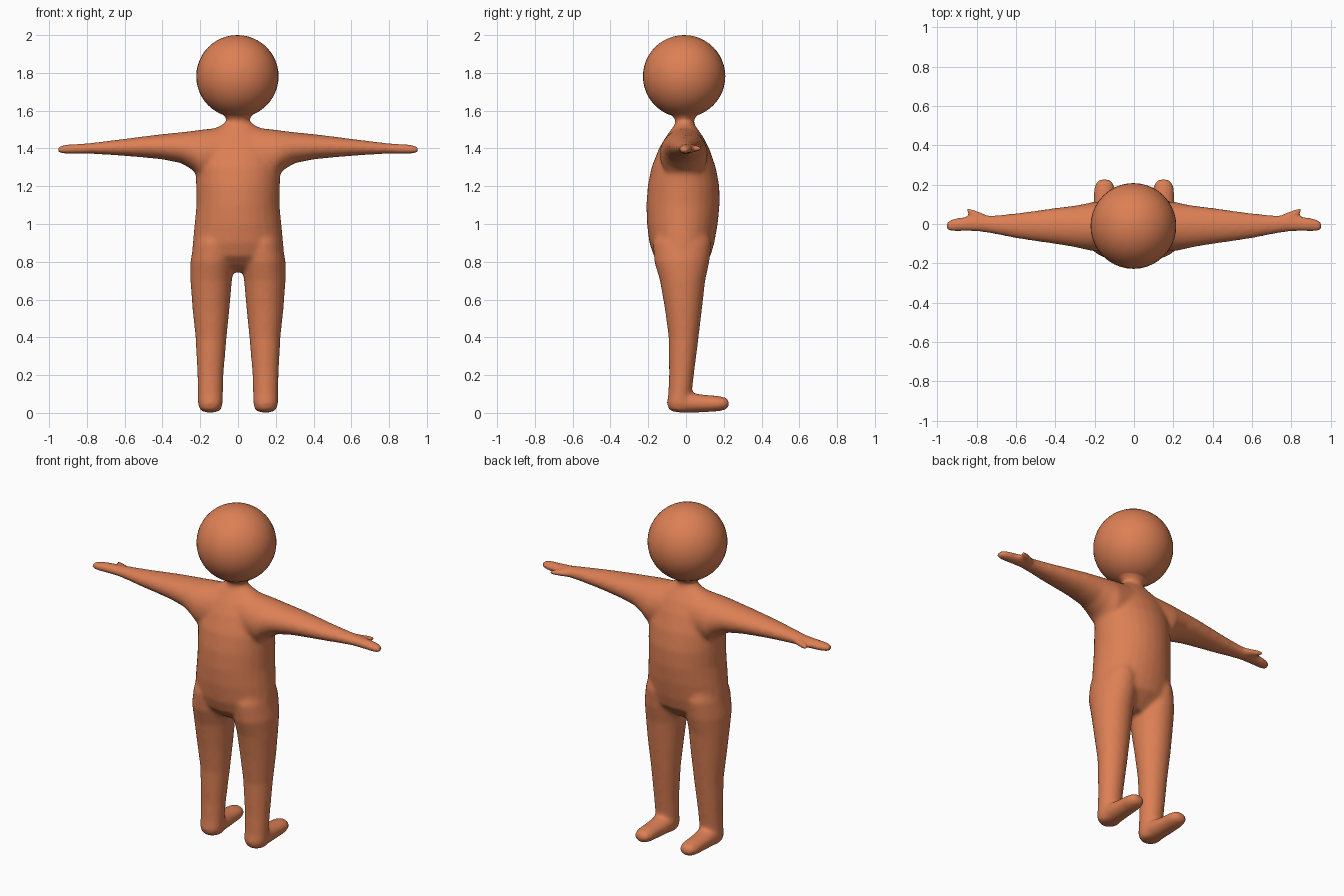
import bpy, bmesh, math
from mathutils import Vector

cube = bpy.data.objects.get("Cube")
if cube:
    bpy.data.objects.remove(cube, do_unlink=True)

skin = bpy.data.materials.new("terracotta skin")
skin.use_nodes = True
colour = (0.72, 0.215, 0.09, 1)
skin.diffuse_color = colour
bsdf = skin.node_tree.nodes["Principled BSDF"]
bsdf.inputs["Base Color"].default_value = colour
bsdf.inputs["Roughness"].default_value = 0.7


def loft(bm, axis, sections, mirror=False, n=28):
    """Closed tube of elliptical rings: (position, a_min, a_max, b_min, b_max)."""
    for side in ((1, -1) if mirror else (1,)):
        rings = []
        for p, a0, a1, b0, b1 in sections:
            ring = []
            for i in range(n):
                t = 2 * math.pi * i / n
                a = (a0 + a1) / 2 + (a1 - a0) / 2 * math.cos(t)
                b = (b0 + b1) / 2 + (b1 - b0) / 2 * math.sin(t)
                co = {"x": (p, a, b), "y": (a, p, b), "z": (a, b, p)}[axis]
                ring.append(bm.verts.new((co[0] * side, co[1], co[2])))
            rings.append(ring)
        for r, s in zip(rings, rings[1:]):
            for i in range(n):
                j = (i + 1) % n
                bm.faces.new((r[i], r[j], s[j], s[i]))
        bm.faces.new(rings[0][::-1])
        bm.faces.new(rings[-1])


bm = bmesh.new()

# Torso and neck: height, x range, y range
loft(bm, "z", [
    (0.745, -0.10, 0.10, -0.06, 0.04),
    (0.78, -0.19, 0.19, -0.12, 0.08),
    (0.83, -0.242, 0.242, -0.17, 0.13),
    (0.90, -0.240, 0.240, -0.194, 0.15),
    (1.00, -0.230, 0.230, -0.207, 0.168),
    (1.10, -0.220, 0.220, -0.210, 0.178),
    (1.20, -0.222, 0.222, -0.203, 0.177),
    (1.30, -0.225, 0.225, -0.183, 0.158),
    (1.40, -0.215, 0.215, -0.143, 0.123),
    (1.46, -0.190, 0.190, -0.108, 0.092),
    (1.50, -0.140, 0.140, -0.078, 0.064),
    (1.525, -0.085, 0.085, -0.060, 0.046),
    (1.55, -0.058, 0.058, -0.056, 0.040),
    (1.575, -0.075, 0.075, -0.075, 0.060),
    (1.60, -0.112, 0.112, -0.118, 0.098),
    (1.64, -0.150, 0.150, -0.160, 0.135)])

# Legs: height, x range, y range
loft(bm, "z", [
    (0.005, 0.105, 0.185, -0.070, 0.03),
    (0.02, 0.088, 0.205, -0.092, 0.03),
    (0.05, 0.080, 0.213, -0.102, 0.03),
    (0.10, 0.080, 0.213, -0.094, 0.03),
    (0.20, 0.077, 0.215, -0.090, 0.042),
    (0.40, 0.060, 0.225, -0.092, 0.067),
    (0.55, 0.045, 0.241, -0.112, 0.085),
    (0.70, 0.032, 0.252, -0.138, 0.102),
    (0.80, 0.020, 0.252, -0.168, 0.124),
    (0.90, 0.020, 0.235, -0.175, 0.135),
    (1.00, 0.040, 0.200, -0.140, 0.11)], mirror=True)

# Feet: depth, x range, height range
loft(bm, "y", [
    (-0.07, 0.10, 0.19, 0.015, 0.09),
    (-0.03, 0.082, 0.211, 0.0, 0.11),
    (0.03, 0.086, 0.209, 0.0, 0.105),
    (0.10, 0.092, 0.206, 0.003, 0.096),
    (0.17, 0.095, 0.205, 0.008, 0.09),
    (0.205, 0.102, 0.198, 0.014, 0.084),
    (0.228, 0.122, 0.178, 0.03, 0.068)], mirror=True)

# Arms and hands: reach, y range, height range
loft(bm, "x", [
    (0.08, -0.130, 0.110, 1.22, 1.512),
    (0.20, -0.140, 0.115, 1.24, 1.499),
    (0.24, -0.132, 0.105, 1.285, 1.493),
    (0.30, -0.118, 0.094, 1.322, 1.486),
    (0.40, -0.102, 0.082, 1.342, 1.476),
    (0.50, -0.088, 0.068, 1.352, 1.464),
    (0.60, -0.073, 0.055, 1.360, 1.451),
    (0.70, -0.053, 0.045, 1.367, 1.439),
    (0.78, -0.040, 0.042, 1.371, 1.429),
    (0.85, -0.038, 0.038, 1.371, 1.424),
    (0.91, -0.040, 0.030, 1.371, 1.420),
    (0.94, -0.037, 0.020, 1.374, 1.414),
    (0.958, -0.026, 0.004, 1.383, 1.406)], mirror=True)

# Thumbs
loft(bm, "x", [
    (0.73, 0.005, 0.035, 1.385, 1.415),
    (0.77, 0.014, 0.056, 1.380, 1.420),
    (0.81, 0.034, 0.072, 1.380, 1.420),
    (0.84, 0.050, 0.082, 1.382, 1.418),
    (0.853, 0.062, 0.080, 1.391, 1.409)], mirror=True)

bmesh.ops.recalc_face_normals(bm, faces=bm.faces)
mesh = bpy.data.meshes.new("body")
bm.to_mesh(mesh)
bm.free()
body = bpy.data.objects.new("body", mesh)
bpy.context.collection.objects.link(body)
mesh.materials.append(skin)

# Fuse the limbs into one soft skin
remesh = body.modifiers.new("fuse", "REMESH")
remesh.mode = "VOXEL"
remesh.voxel_size = 0.01
remesh.use_smooth_shade = True
smooth = body.modifiers.new("soften", "SMOOTH")
smooth.factor = 0.5
smooth.iterations = 14

# Head
bpy.ops.mesh.primitive_uv_sphere_add(segments=40, ring_count=24, radius=0.218,
                                     location=(-0.003, -0.01, 1.782))
head = bpy.context.object
head.name = "head"
head.data.materials.append(skin)
bpy.ops.object.shade_smooth()
